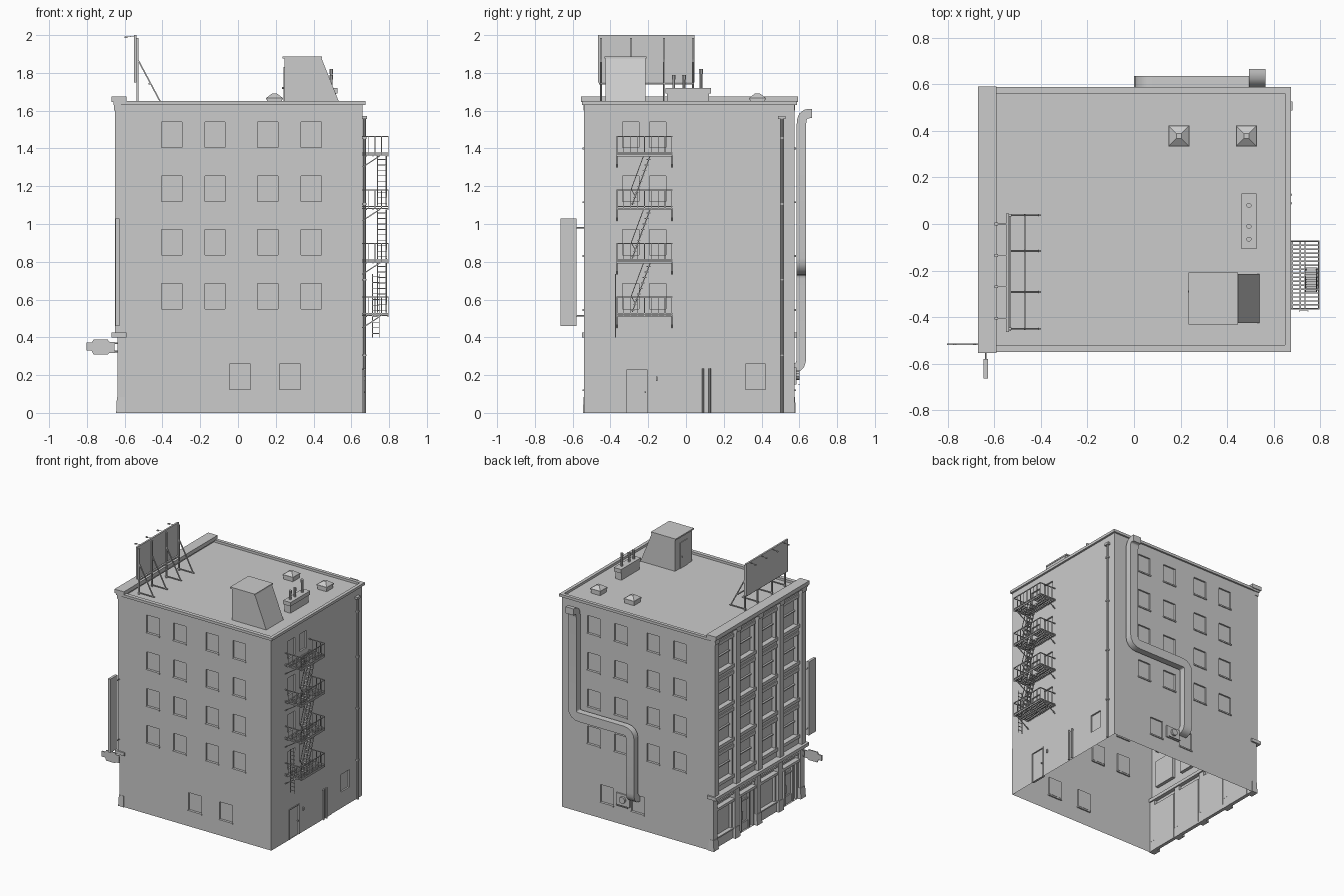
import bpy, bmesh, math
from mathutils import Vector as V

if "Cube" in bpy.data.objects:
    bpy.data.objects.remove(bpy.data.objects["Cube"])

def done(name, bm, smooth=False):
    bmesh.ops.recalc_face_normals(bm, faces=bm.faces)
    me = bpy.data.meshes.new(name)
    bm.to_mesh(me)
    bm.free()
    ob = bpy.data.objects.new(name, me)
    bpy.context.collection.objects.link(ob)
    if smooth:
        bpy.context.view_layer.objects.active = ob
        ob.select_set(True)
        bpy.ops.object.shade_smooth_by_angle(angle=math.radians(40))
        ob.select_set(False)

def face(bm, pts):
    return bm.faces.new([bm.verts.new(p) for p in pts])

def box(bm, x0, x1, y0, y1, z0, z1, top=0):
    """Box; top = inset of the upper face for tapered blocks."""
    vs = [bm.verts.new((x, y, z)) for z, i in ((z0, 0), (z1, top))
          for x, y in ((x0+i, y0+i), (x1-i, y0+i), (x1-i, y1-i), (x0+i, y1-i))]
    for f in ((3, 2, 1, 0), (4, 5, 6, 7), (0, 1, 5, 4), (1, 2, 6, 5), (2, 3, 7, 6), (3, 0, 4, 7)):
        bm.faces.new([vs[i] for i in f])

def rod(bm, a, b, r, n=4):
    a, b = V(a), V(b)
    t = b - a
    q = t.to_track_quat('Z', 'Y')
    ring = [q @ V((math.cos(k), math.sin(k), 0)) * r
            for k in [2*math.pi*(i+.5)/n for i in range(n)]]
    lo, hi = ([bm.verts.new(p + v) for v in ring] for p in (a, b))
    for i in range(n):
        j = (i+1) % n
        bm.faces.new((lo[i], lo[j], hi[j], hi[i]))
    bm.faces.new(lo[::-1])
    bm.faces.new(hi)

def prism(bm, pts, off):
    """Extrude a polygon along a vector."""
    f = face(bm, pts)
    r = bmesh.ops.extrude_face_region(bm, geom=[f], use_keep_orig=True)
    bmesh.ops.translate(bm, vec=off, verts=[g for g in r['geom'] if isinstance(g, bmesh.types.BMVert)])

def wall(bm, o, u, n, u0, u1, z1, holes, depth):
    """Single-skin wall with recessed rectangular openings."""
    o, u, n = V(o), V(u), V(n)
    P = lambda a, z, d=0: o + u*a + V((0, 0, z)) - n*d
    us = sorted({u0, u1} | {h[i] for h in holes for i in (0, 1)})
    zs = sorted({0, z1} | {h[i] for h in holes for i in (2, 3)})
    for a, b in zip(us, us[1:]):
        for c, d in zip(zs, zs[1:]):
            m, k = (a+b)/2, (c+d)/2
            if not any(h[0] < m < h[1] and h[2] < k < h[3] for h in holes):
                face(bm, [P(a, c), P(b, c), P(b, d), P(a, d)])
    for a, b, c, d in holes:
        q = [(a, c), (b, c), (b, d), (a, d)]
        face(bm, [P(*p, depth) for p in q])
        for p, r in zip(q, q[1:] + q[:1]):
            face(bm, [P(*p), P(*r), P(*r, depth), P(*p, depth)])

X0, X1, Y0, Y1, TOP = -.62, .66, -.54, .575, 1.645
FLOORS = [.55 + .285*i for i in range(4)]
COLS = [-.35, -.122, .158, .388]
PIL = [-.515 + .26625*i for i in range(5)]
BAYS = [(a+.028, b-.028) for a, b in zip(PIL, PIL[1:])]

# hollow shell: four walls and the roof deck
side = [(c-.054, c+.054, z, z+.135) for c in COLS for z in FLOORS]
side += [(-.045, .065, .125, .26), (.22, .33, .125, .26)]
right = [(a, a+.087, z, z+.135) for a in (-.335, -.192) for z in FLOORS]
right += [(.315, .42, .125, .26), (-.32, -.2, 0, .23)]
shop = [(a, b, 0, .36) for a, b in BAYS]
facade = shop + [(a+.012, b-.012, z-.05, z+.155) for a, b in BAYS for z in FLOORS]
bm = bmesh.new()
wall(bm, (0, Y0, 0), (1, 0, 0), (0, -1, 0), X0, X1, TOP, side, .012)
wall(bm, (0, Y1, 0), (1, 0, 0), (0, 1, 0), X0, X1, TOP, side, .012)
wall(bm, (X1, 0, 0), (0, 1, 0), (1, 0, 0), Y0, Y1, TOP, right, .012)
wall(bm, (X0, 0, 0), (0, 1, 0), (-1, 0, 0), Y0, Y1, TOP, facade, .025)
face(bm, [(X0, Y0, 1.632), (X1, Y0, 1.632), (X1, Y1, 1.632), (X0, Y1, 1.632)])
bmesh.ops.remove_doubles(bm, verts=bm.verts, dist=.0005)
bmesh.ops.dissolve_limit(bm, angle_limit=.01, verts=bm.verts, edges=bm.edges)
done("building_shell", bm)

# window sills
bm = bmesh.new()
for a, b, z, _ in side:
    box(bm, a-.004, b+.004, Y0-.007, Y0+.01, z-.01, z)
    box(bm, a-.004, b+.004, Y1-.01, Y1+.007, z-.01, z)
done("window_sills", bm)

# roof coping
bm = bmesh.new()
box(bm, -.6, .675, -.55, -.52, 1.63, 1.65)
box(bm, -.6, .675, .562, .588, 1.63, 1.65)
box(bm, .65, .675, -.52, .562, 1.63, 1.65)
done("roof_coping", bm)

# street facade: cornice, ledge, pilasters
bm = bmesh.new()
box(bm, -.67, -.59, -.555, .592, 1.645, 1.675)
box(bm, -.66, -.6, -.55, .585, 1.63, 1.645)
box(bm, -.67, -.59, -.55, .587, .4, .425)
for y in PIL:
    box(bm, -.65, X0, y-.025, y+.025, .425, 1.63)
    box(bm, -.656, X0, y-.028, y+.028, 1.6, 1.63)
    box(bm, -.638, -.6, y-.025, y+.025, .08, .4)
    box(bm, -.645, -.597, y-.031, y+.031, 0, .085, .004)
done("facade_pilasters_and_cornice", bm)

# spandrels and sash frames of the upper bays
bm = bmesh.new()
for a, b in BAYS:
    for z in FLOORS:
        box(bm, -.635, X0, a, b, z-.075, z-.05)
        box(bm, -.628, X0, a, b, z+.155, z+.18)
        for y in (a+.012, b-.022):
            box(bm, -.628, -.596, y, y+.01, z-.05, z+.155)
        box(bm, -.61, -.596, a+.02, b-.02, z+.05, z+.058)
done("bay_window_frames", bm)

# shopfronts
bm = bmesh.new()
for i, (a, b) in enumerate(BAYS):
    box(bm, -.635, -.596, a, b, .29, .31)
    box(bm, -.628, -.596, a, b, .345, .36)
    ys = [a, b-.012] + ([(a+b)/2-.055, (a+b)/2+.045] if i in (0, 2) else [])
    for y in ys:
        box(bm, -.615, -.596, y, y+.012, 0, .29)
    if i in (0, 2):
        m = (a+b)/2
        box(bm, -.606, -.596, m-.043, m+.045, .225, .237)
        box(bm, -.606, -.596, m-.043, m+.045, 0, .06)
        rod(bm, (-.61, m+.03, .09), (-.61, m+.03, .15), .004, 6)
    else:
        box(bm, -.622, -.596, a, b, 0, .07)
        box(bm, -.628, -.596, a, b, .07, .08)
done("shopfront_frames", bm)

# side wall: plinth panel, door, pipes, downpipe
bm = bmesh.new()
wall(bm, (.664, 0, 0), (0, 1, 0), (1, 0, 0), Y0, .2, .37, [(-.32, -.2, 0, .23)], .008)
done("side_wall_panel", bm)
bm = bmesh.new()
box(bm, .664, .668, -.324, -.316, 0, .234)
box(bm, .664, .668, -.204, -.196, 0, .234)
box(bm, .664, .668, -.324, -.196, .228, .236)
rod(bm, (.66, -.215, .11), (.672, -.215, .11), .005, 6)
box(bm, .662, .673, -.16, -.15, .168, .192)
done("side_door_frame", bm)
bm = bmesh.new()
for y in (.09, .125):
    rod(bm, (.672, y, 0), (.672, y, .235), .007, 8)
    rod(bm, (.66, y, .229), (.674, y, .229), .006, 8)
rod(bm, (.67, .508, 0), (.67, .508, 1.56), .008, 8)
box(bm, .66, .682, .488, .527, 1.555, 1.572)
for z in (.3, .7, 1.1, 1.45):
    box(bm, .66, .68, .498, .518, z, z+.01)
done("downpipes", bm, True)

# fire escape: landings, rails, stairs, drop ladder
bm = bmesh.new()
A, B, XA, XB = -.365, -.075, .66, .797
for k, z in enumerate([.513 + .2835*i for i in range(4)]):
    for i in range(18):
        y = A + (B-A)*i/17
        hatch = k > 0 and -.275 < y < -.165
        box(bm, XA, .735 if hatch else XB, y-.003, y+.003, z, z+.005)
    for x in (.68, .715, .735, .794):
        box(bm, x-.003, x+.003, A, B, z-.006, z+.004)
    for h in (.012, .1):
        for y in (A, B):
            rod(bm, (XA, y, z+h), (XB, y, z+h), .004)
        rod(bm, (XB-.002, A, z+h), (XB-.002, B, z+h), .004)
    for i in range(9):
        y = A + (B-A)*i/8
        rod(bm, (XB-.002, y, z-.004), (XB-.002, y, z+.1), .0025)
    for y in (A, B):
        for x in (.69, .725, .76):
            rod(bm, (x, y, z), (x, y, z+.1), .0025)
        rod(bm, (XA, y, z-.062), (.752, y, z-.002), .004)
    if k < 3:
        for x in (.738, .785):
            rod(bm, (x, -.285, z+.02), (x, -.19, z+.28), .004)
            rod(bm, (x, -.29, z+.105), (x, -.225, z+.28), .003)
            rod(bm, (x, -.29, z+.105), (x, -.265, z+.06), .003)
        for i in range(9):
            y, h = -.282 + .0105*i, .03 + .029*i
            box(bm, .738, .785, y-.01, y+.01, z+h-.002, z+h+.002)
for x in (.712, .748):
    rod(bm, (x, -.373, .4), (x, -.373, .735), .003)
for i in range(11):
    rod(bm, (.712, -.373, .42+.03*i), (.748, -.373, .42+.03*i), .0025)
done("fire_escape", bm)

# ventilation duct: rectangular section swept along a path with rounded bends
pts = [V(p) for p in ((.035, .565, .24), (.035, .611, .24), (.035, .611, .765),
                      (.53, .611, .765), (.53, .611, 1.585), (.53, .667, 1.585))]
path = [pts[0]]
for p, c, n in zip(pts, pts[1:], pts[2:]):
    a, b = (c + (q-c).normalized()*min(.055, (q-c).length*.75) for q in (p, n))
    path += [a*(1-t)**2 + c*2*t*(1-t) + b*t*t for t in (0, .25, .5, .75, 1)]
path.append(pts[-1])
bm = bmesh.new()
rings = []
for i, p in enumerate(path):
    t = (path[min(i+1, len(path)-1)] - path[max(i-1, 0)]).normalized()
    s = t.cross(V((0, 1, 0)))
    s = s.normalized() if s.length > .05 else V((-1, 0, 0))
    d = s.cross(t)
    rings.append([bm.verts.new(p + s*.035*u + d*.025*w) for u, w in ((1, 1), (-1, 1), (-1, -1), (1, -1))])
for r, q in zip(rings, rings[1:]):
    for i in range(4):
        bm.faces.new((r[i], r[i-1], q[i-1], q[i]))
bm.faces.new(rings[0])
bm.faces.new(rings[-1])
done("ventilation_duct", bm, True)
bm = bmesh.new()
box(bm, .075, .19, Y1, .585, .15, .24)
rod(bm, (.13, .58, .2), (.13, .602, .2), .025, 10)
rod(bm, (.08, .598, .15), (.18, .598, .15), .004, 6)
done("wall_vent", bm)

# stair house with sloped back and a door
bm = bmesh.new()
prism(bm, [(.245, -.425, 1.632), (.245, -.425, 1.878), (.442, -.425, 1.878), (.54, -.425, 1.632)], (0, .21, 0))
box(bm, .235, .446, -.432, -.208, 1.876, 1.887)
box(bm, .24, .246, -.365, -.275, 1.632, 1.83)
rod(bm, (.232, -.29, 1.72), (.245, -.29, 1.72), .005, 6)
done("roof_stair_house", bm)

# chimney block with flues
bm = bmesh.new()
box(bm, .468, .52, -.1, .122, 1.632, 1.69)
box(bm, .463, .526, -.108, .132, 1.69, 1.72)
for y, z in ((-.065, 1.79), (-.01, 1.79), (.08, 1.82)):
    rod(bm, (.494, y, 1.71), (.494, y, z), .008, 8)
    rod(bm, (.494, y, z-.025), (.494, y, z), .011, 8)
done("chimney", bm)

# pyramid skylights
bm = bmesh.new()
for x in (.193, .483):
    box(bm, x-.04, x+.04, .338, .418, 1.632, 1.662)
    box(bm, x-.045, x+.045, .333, .423, 1.66, 1.668)
    box(bm, x-.043, x+.043, .335, .421, 1.668, 1.692, .032)
done("skylights", bm)

# roof billboard with braces and lamp arms
bm = bmesh.new()
box(bm, -.55, -.537, -.465, .045, 1.75, 2.0)
done("billboard_panel", bm)
bm = bmesh.new()
for y in (-.45, -.292, -.116, .037):
    box(bm, -.537, -.527, y-.005, y+.005, 1.632, 1.985)
    rod(bm, (-.53, y, 1.87), (-.41, y, 1.645), .005)
    rod(bm, (-.54, y, 1.645), (-.4, y, 1.645), .005)
rod(bm, (-.47, -.455, 1.742), (-.47, .042, 1.742), .005)
rod(bm, (-.532, -.46, 1.742), (-.532, .042, 1.742), .006)
for y in (-.405, -.27, -.135, 0):
    rod(bm, (-.54, y, 1.996), (-.595, y, 1.99), .002)
    box(bm, -.6, -.585, y-.006, y+.006, 1.986, 1.993)
done("billboard_frame", bm)

# vertical blade sign and small hanging sign
bm = bmesh.new()
box(bm, -.648, -.628, -.665, -.58, .46, 1.03)
for z in (.515, .98):
    rod(bm, (-.638, -.585, z), (-.638, -.53, z), .004, 6)
done("blade_sign", bm)
bm = bmesh.new()
o = [(-.803, .33), (-.775, .33), (-.765, .308), (-.69, .308), (-.68, .318), (-.655, .318),
     (-.655, .375), (-.68, .375), (-.69, .388), (-.765, .388), (-.775, .372), (-.803, .372)]
prism(bm, [(x, -.521, z) for x, z in o], (0, .008, 0))
for z in (.325, .368):
    rod(bm, (-.66, -.517, z), (-.63, -.517, z), .004, 6)
done("hanging_sign", bm)
